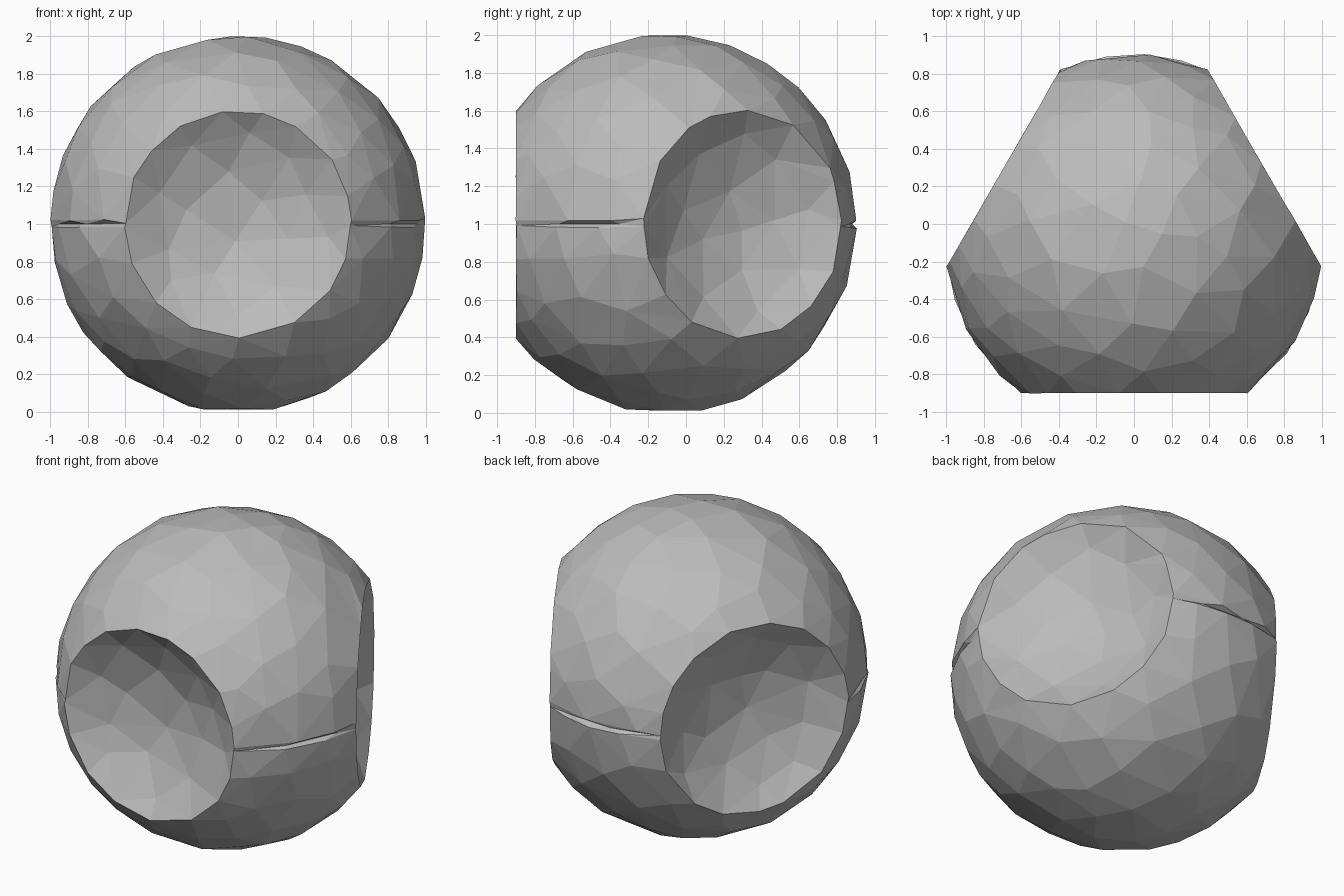
import bpy
import math
from mathutils import Vector

old = bpy.data.objects.get("Cube")
if old:
    bpy.data.objects.remove(old, do_unlink=True)

grey = bpy.data.materials.new("plain grey")
grey.use_nodes = True
colour = (0.5, 0.5, 0.5, 1)
grey.diffuse_color = colour
grey.node_tree.nodes["Principled BSDF"].inputs["Base Color"].default_value = colour

CENTRE = Vector((0, -0.1, 1))
CUT = 0.8  # distance from the centre to each rim plane


def finish(name):
    obj = bpy.context.object
    obj.name = name
    obj.data.materials.append(grey)
    return obj


def subtract(body, cutter):
    cutter.hide_render = True
    cutter.hide_set(True)
    mod = body.modifiers.new(cutter.name, 'BOOLEAN')
    mod.operation = 'DIFFERENCE'
    mod.solver = 'EXACT'
    mod.object = cutter


# Round body
bpy.ops.mesh.primitive_ico_sphere_add(subdivisions=5, radius=1, location=CENTRE)
ball = finish("dimpled_ball")

# Seam running round the middle
bpy.ops.mesh.primitive_torus_add(major_radius=1, minor_radius=0.018, major_segments=72,
                                 minor_segments=4, location=CENTRE)
subtract(ball, finish("seam_cutter"))

# Three shallow bowls, evenly spaced: front, back left, back right
for i, side in enumerate(("front", "back_left", "back_right")):
    a = math.radians(-90 + 120 * i)
    spot = CENTRE + Vector((math.cos(a), math.sin(a), 0)) * CUT * 2
    bpy.ops.mesh.primitive_ico_sphere_add(subdivisions=5, radius=1, location=spot,
                                          rotation=(0.3, 0.5, a))
    subtract(ball, finish(side + "_bowl_cutter"))

# Coarse, irregular facets
facets = ball.modifiers.new("facets", 'DECIMATE')
facets.ratio = 0.07
bpy.context.view_layer.objects.active = ball
for mod in list(ball.modifiers):
    bpy.ops.object.modifier_apply(modifier=mod.name)
for cutter in [o for o in bpy.data.objects if o.name.endswith("_cutter")]:
    bpy.data.objects.remove(cutter, do_unlink=True)
for face in ball.data.polygons:
    face.use_smooth = False
